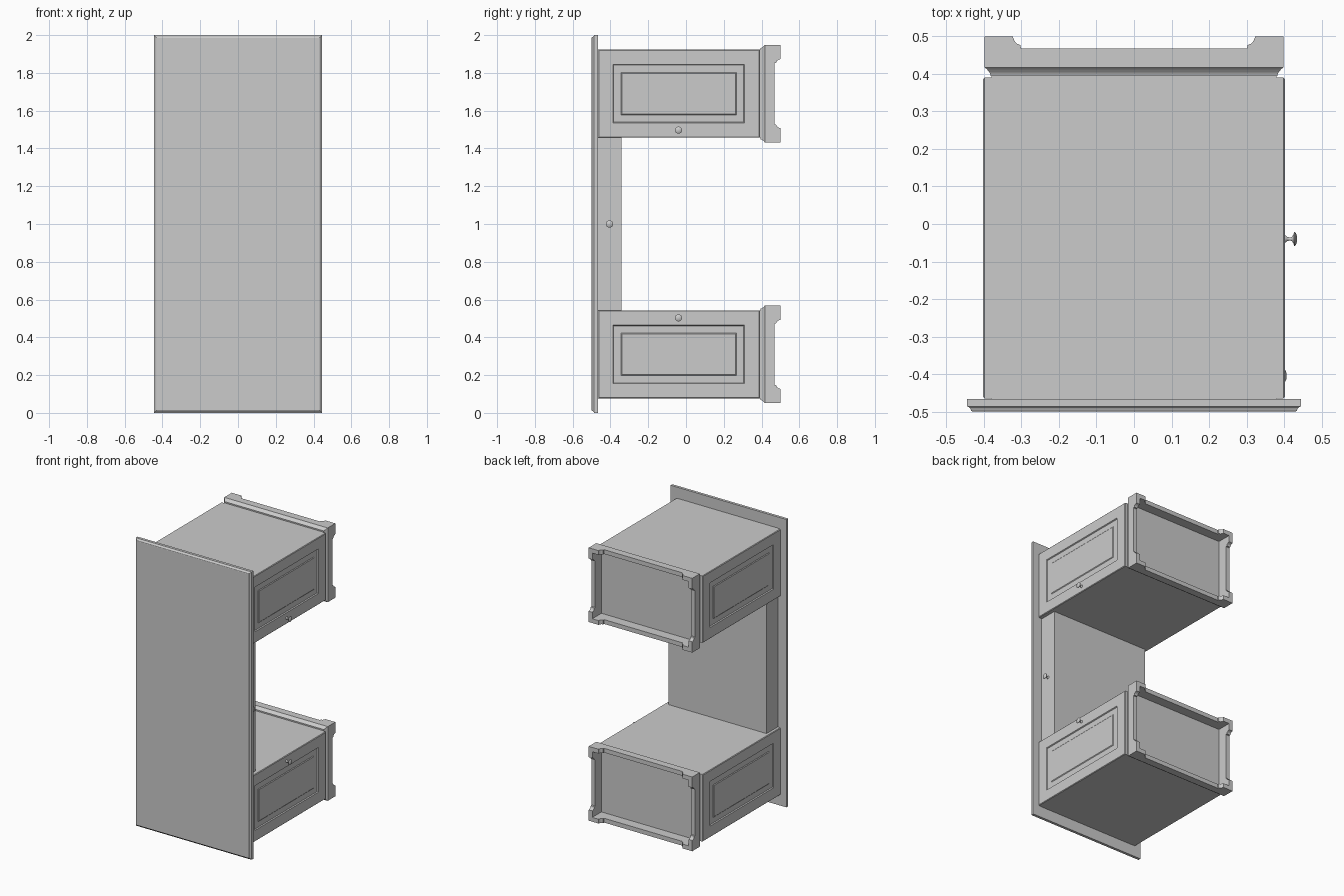
import bpy, bmesh, math

if "Cube" in bpy.data.objects:
    bpy.data.objects.remove(bpy.data.objects["Cube"])

X, Y = 0, 1
PED_Z = (0.31, 1.69)          # centres of the two pedestals


def finish(name, bm):
    bmesh.ops.recalc_face_normals(bm, faces=bm.faces)
    me = bpy.data.meshes.new(name)
    bm.to_mesh(me)
    bm.free()
    ob = bpy.data.objects.new(name, me)
    bpy.context.collection.objects.link(ob)
    return ob


def loft(name, axis, rings):
    """Capped loft of rectangles (depth, u0, u1, z0, z1) along X or Y."""
    bm = bmesh.new()
    loops = []
    for d, u0, u1, z0, z1 in rings:
        pts = [(u0, z0), (u1, z0), (u1, z1), (u0, z1)]
        loops.append([bm.verts.new((d, u, z) if axis == X else (u, d, z)) for u, z in pts])
    for a, b in zip(loops, loops[1:]):
        for i in range(4):
            j = (i + 1) % 4
            bm.faces.new((a[i], a[j], b[j], b[i]))
    bm.faces.new(loops[0])
    bm.faces.new(loops[-1])
    return finish(name, bm)


def box(name, x0, x1, y0, y1, z0, z1):
    return loft(name, Y, [(y0, x0, x1, z0, z1), (y1, x0, x1, z0, z1)])


def notch(name, axis, half, zc):
    """Prism that cuts the bracket-foot outline, running along x or z."""
    w = half - 0.075
    side = [(w, 0.52), (w, 0.499), (w - 0.004, 0.489), (w - 0.010, 0.481),
            (w - 0.020, 0.477), (w - 0.022, 0.468)]
    outline = side + [(-u, y) for u, y in reversed(side)]
    bm = bmesh.new()
    ends = []
    for e in (-0.6, 0.6):
        ends.append([bm.verts.new((e, y, zc + u) if axis == X else (u, y, zc + e))
                     for u, y in outline])
    bm.faces.new(ends[0])
    bm.faces.new(ends[1])
    n = len(outline)
    for i in range(n):
        j = (i + 1) % n
        bm.faces.new((ends[0][i], ends[0][j], ends[1][j], ends[1][i]))
    return finish(name, bm)


def cut(ob, cutters):
    for c in cutters:
        c.hide_render = True
        m = ob.modifiers.new("cut", 'BOOLEAN')
        m.operation = 'DIFFERENCE'
        m.solver = 'EXACT'
        m.object = c
    bpy.context.view_layer.objects.active = ob
    for m in list(ob.modifiers):
        bpy.ops.object.modifier_apply(modifier=m.name)
    for c in cutters:
        bpy.data.objects.remove(c)


def knob(name, x, y, z):
    """Turned mushroom knob pointing along +x."""
    profile = [(0, 0.010), (0.003, 0.009), (0.007, 0.005), (0.015, 0.004), (0.019, 0.006),
               (0.023, 0.012), (0.025, 0.019), (0.027, 0.019), (0.030, 0.014), (0.033, 0.006)]
    bm = bmesh.new()
    n = 20
    rings = [[bm.verts.new((x + d, y + r * math.cos(2 * math.pi * i / n),
                            z + r * math.sin(2 * math.pi * i / n))) for i in range(n)]
             for d, r in profile]
    for a, b in zip(rings, rings[1:]):
        for i in range(n):
            j = (i + 1) % n
            bm.faces.new((a[i], a[j], b[j], b[i]))
    bm.faces.new(rings[0])
    bm.faces.new(rings[-1])
    ob = finish(name, bm)
    bpy.ops.object.select_all(action='DESELECT')
    ob.select_set(True)
    bpy.context.view_layer.objects.active = ob
    bpy.ops.object.shade_smooth_by_angle(angle=math.radians(40))


# Desk top with a moulded edge (the desk lies on its end)
edge = [(-0.467, 0), (-0.486, 0), (-0.488, 0.004), (-0.491, 0.008),
        (-0.495, 0.010), (-0.498, 0.011), (-0.500, 0.014)]
loft("desk_top", Y, [(y, -0.445 + i, 0.445 - i, i, 2 - i) for y, i in edge])

# Middle drawer between the pedestals
box("middle_drawer", -0.38, 0.374, -0.467, -0.342, 0.54, 1.46)
knob("middle_knob", 0.374, -0.405, 1.0)

for k, zc in enumerate(PED_Z):
    tag = ("lower", "upper")[k]
    inward = 1 if k == 0 else -1

    # Pedestal carcass
    box(tag + "_pedestal", -0.38, 0.38, -0.467, 0.396, zc - 0.233, zc + 0.233)

    # Panelled door and matching back panel
    for s, part in ((1, "_door"), (-1, "_back_panel")):
        rim = [(0.379, 0), (0.398, 0), (0.402, 0.004)]
        rings = [(s * x, -0.465 + i, 0.390 - i, zc - 0.233 + i, zc + 0.233 - i) for x, i in rim]
        field = [(0.402, 0), (0.395, 0.004), (0.395, 0.042), (0.399, 0.047), (0.399, 0.050)]
        rings += [(s * x, -0.387 + i, 0.309 - i, zc - 0.155 + i, zc + 0.155 - i)
                  for x, i in field]
        loft(tag + part, X, rings)
    knob(tag + "_knob", 0.402, -0.04, zc + inward * 0.193)

    # Plinth with cove moulding, hollow inside, cut into bracket feet
    cove = [(0.394, 0.016), (0.398, 0.016), (0.404, 0.013), (0.411, 0.007),
            (0.415, 0.003), (0.417, 0), (0.500, 0)]
    plinth = loft(tag + "_plinth", Y, [(y, -0.398 + i, 0.398 - i, zc - 0.258 + i, zc + 0.258 - i)
                                       for y, i in cove])
    cut(plinth, [box("cavity_cutter", -0.37, 0.37, 0.400, 0.55, zc - 0.228, zc + 0.228),
                 notch("side_notch_cutter", X, 0.258, zc),
                 notch("end_notch_cutter", Y, 0.398, zc)])
